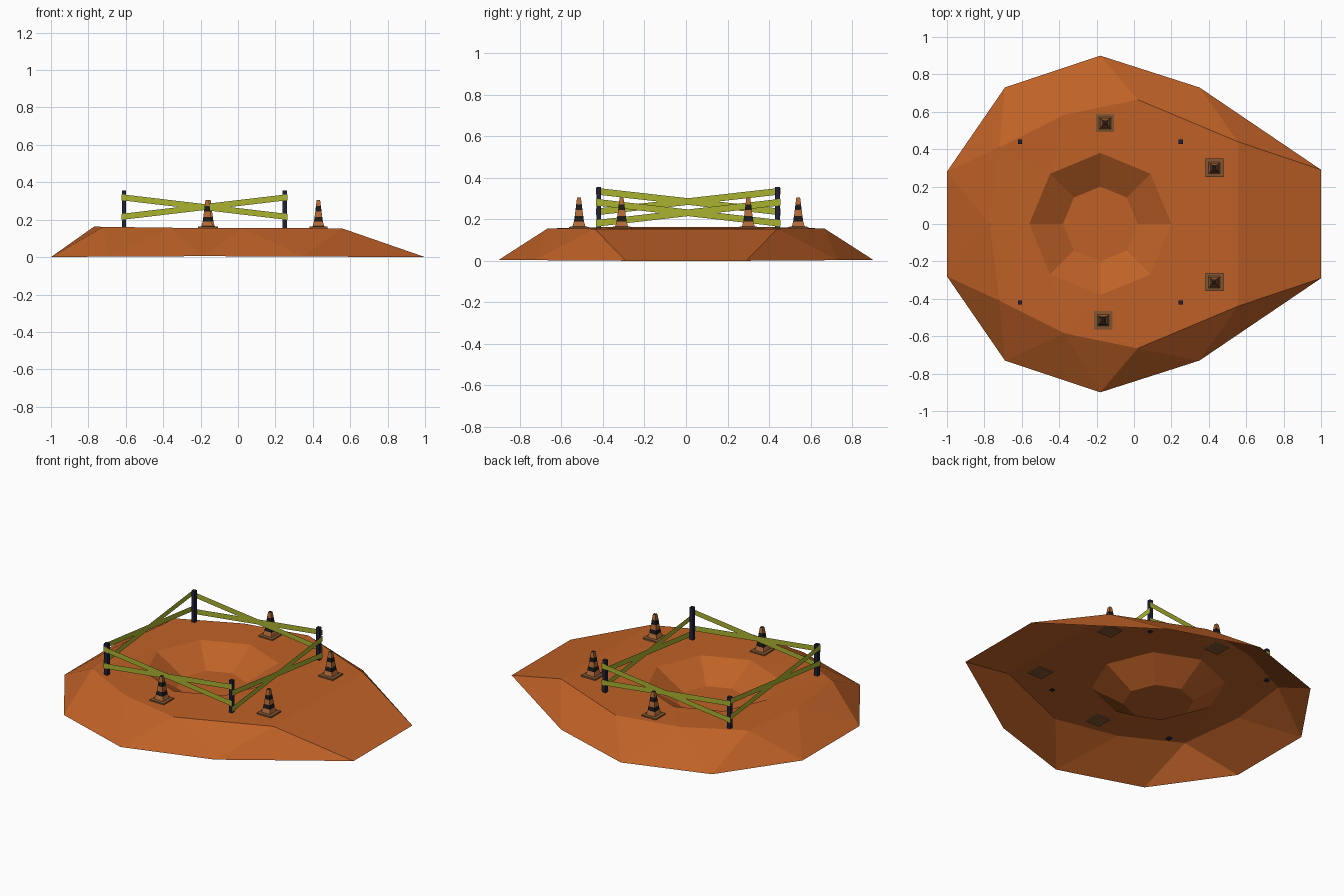
import bpy, bmesh
from mathutils import Vector

if "Cube" in bpy.data.objects:
    bpy.data.objects.remove(bpy.data.objects["Cube"])


def material(name, rgb):
    m = bpy.data.materials.new(name)
    m.diffuse_color = (*rgb, 1)
    m.use_nodes = True
    m.node_tree.nodes["Principled BSDF"].inputs["Base Color"].default_value = m.diffuse_color
    return m


EARTH = material("earth", (0.52, 0.12, 0.02))
ORANGE = material("cone_orange", (0.45, 0.15, 0.04))
BLACK = material("stripe_black", (0.012, 0.01, 0.01))
BASE = material("cone_base", (0.22, 0.09, 0.03))
NAVY = material("post_navy", (0.015, 0.015, 0.04))
LIME = material("rail_lime", (0.40, 0.45, 0.03))


def finish(name, bm, mats):
    mesh = bpy.data.meshes.new(name)
    bm.to_mesh(mesh)
    bm.free()
    for m in mats:
        mesh.materials.append(m)
    ob = bpy.data.objects.new(name, mesh)
    bpy.context.collection.objects.link(ob)
    return ob


def square(bm, x, y, z, half):
    return [bm.verts.new((x + sx * half, y + sy * half, z))
            for sx, sy in ((-1, -1), (1, -1), (1, 1), (-1, 1))]


def stack(bm, loops, mat=lambda i: 0):
    # join consecutive vertex loops with quads
    for i, (a, b) in enumerate(zip(loops, loops[1:])):
        n = len(a)
        for k in range(n):
            f = bm.faces.new((a[k], a[(k + 1) % n], b[(k + 1) % n], b[k]))
            f.material_index = mat(i)


# Dirt mound: open underside, mirrored slopes, octagonal pit
def make_mound():
    bm = bmesh.new()
    foot = [(1, .29, 0), (.35, .73, .003), (-.18, .9, .005), (-.69, .73, .003), (-1, .28, 0)]
    rim = [(.555, .44, .154), (.02, .665, .156), (-.37, .585, .157), (-.72, .41, .162)]
    tip = bm.verts.new((-.77, 0, .163))
    sides = []
    for s in (1, -1):
        o = [bm.verts.new((x, s * y, z)) for x, y, z in foot]
        r = [bm.verts.new((x, s * y, z)) for x, y, z in rim] + [tip]
        sides.append((o, r))
        for i in range(4):
            for tri in ((o[i], o[i + 1], r[i]), (o[i + 1], r[i + 1], r[i])):
                bm.faces.new(tri)
    (o, r), (p, q) = sides
    bm.faces.new((p[0], o[0], r[0], q[0]))
    bm.faces.new((o[4], p[4], tip))
    top = r + q[3::-1]
    # pit
    ring = bmesh.ops.create_circle(bm, segments=8, radius=.38)["verts"]
    low = bmesh.ops.create_circle(bm, segments=8, radius=.2, cap_ends=True)["verts"]
    for v in ring:
        v.co += Vector((-.18, 0, .155))
    for v in low:
        v.co += Vector((-.18, 0, .045))
    stack(bm, [low, ring])
    # ground between rim and pit
    edges = [bm.edges.get((a, b)) for a, b in zip(top, top[1:] + top[:1])]
    edges += [bm.edges.get((a, b)) for a, b in zip(ring, ring[1:] + ring[:1])]
    bmesh.ops.bridge_loops(bm, edges=edges)
    bmesh.ops.recalc_face_normals(bm, faces=bm.faces)
    if sum(f.normal.z * f.calc_area() for f in bm.faces) < 0:
        bmesh.ops.reverse_faces(bm, faces=bm.faces)
    finish("dirt_mound", bm, [EARTH])


# Striped traffic cone on a square foot
def make_cone(i, x, y):
    bm = bmesh.new()
    profile = [(.148, .049), (.163, .049), (.165, .031), (.19, .024), (.215, .0205),
               (.245, .0165), (.272, .0135), (.305, .009)]
    loops = [square(bm, x, y, z, h) for z, h in profile]
    stack(bm, loops, lambda k: (2, 2, 0, 1, 0, 1, 0)[k])
    bm.faces.new(loops[0][::-1]).material_index = 2
    bm.faces.new(loops[-1]).material_index = 1
    finish(f"traffic_cone_{i}", bm, [ORANGE, BLACK, BASE])


def make_post(i, x, y):
    bm = bmesh.new()
    loops = [square(bm, x, y, z, .0115) for z in (.15, .355)]
    stack(bm, loops)
    bm.faces.new(loops[0][::-1])
    bm.faces.new(loops[1])
    finish(f"fence_post_{i}", bm, [NAVY])


# Pair of thin crossing rails between two points
def make_rails(name, a, b, low, high, half=.016):
    bm = bmesh.new()
    for za, zb in ((low, high), (high, low)):
        bm.faces.new([bm.verts.new((*p, z)) for p, z in
                      ((a, za - half), (b, zb - half), (b, zb + half), (a, za + half))])
    finish(name, bm, [LIME])


make_mound()
for i, (x, y) in enumerate(((-.155, .54), (.43, .3), (.43, -.31), (-.165, -.515))):
    make_cone(i, x, y)
X0, X1, Y0, Y1, G = -.61, .25, -.42, .44, .014
for i, (x, y) in enumerate(((X0, Y0), (X1, Y0), (X1, Y1), (X0, Y1))):
    make_post(i, x, y)
make_rails("front_rails", (X0 - G, Y0 - G), (X1 + G, Y0 - G), .215, .32)
make_rails("right_rails", (X1 + G, Y0 - G), (X1 + G, Y1 + G), .18, .282)
make_rails("back_rails", (X1 + G, Y1 + G), (X0 - G, Y1 + G), .215, .32)
make_rails("left_rails", (X0 - G, Y1 + G), (X0 - G, Y0 - G), .235, .335)
